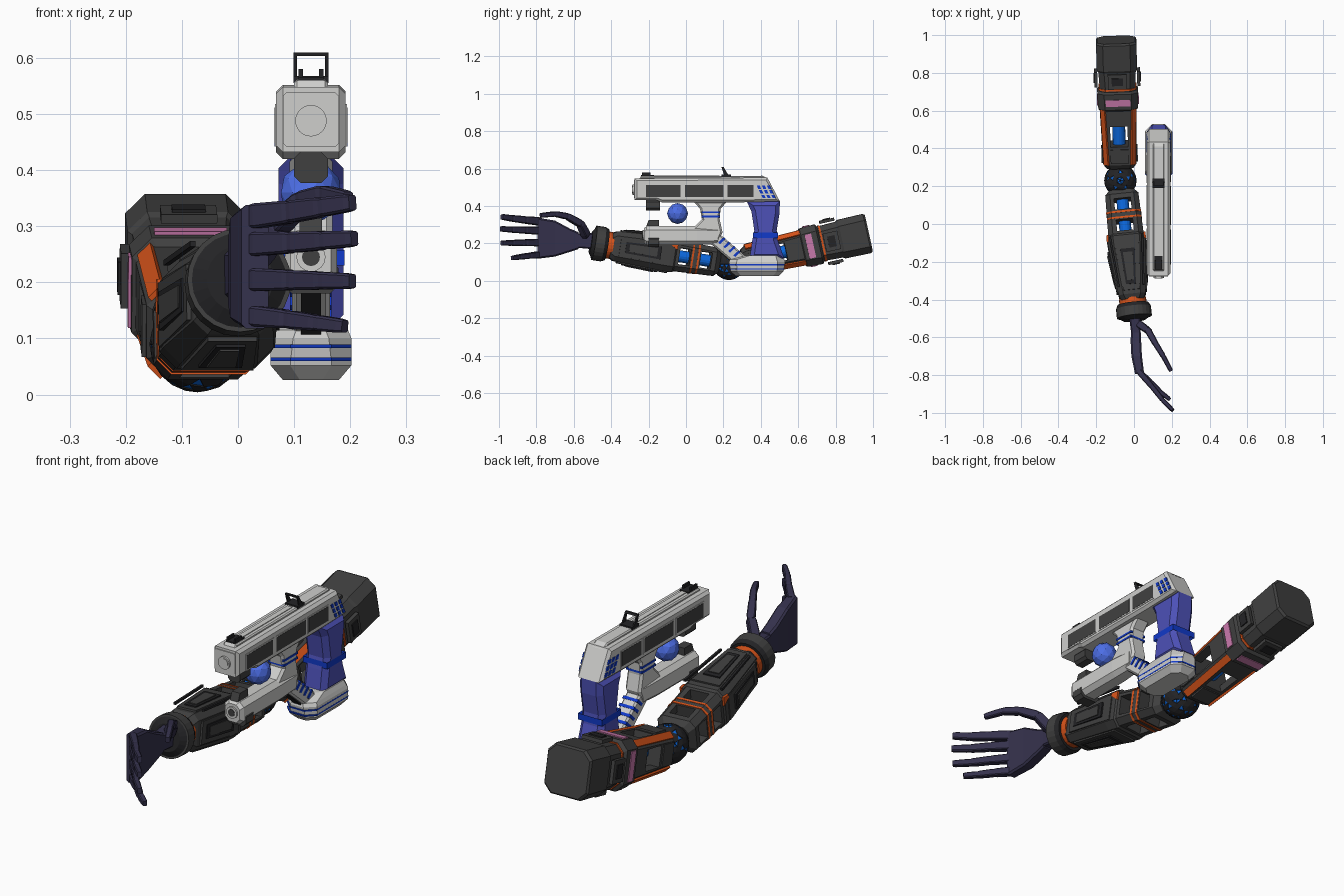
import bpy, bmesh, math
from mathutils import Matrix, Vector

if "Cube" in bpy.data.objects:
    bpy.data.objects.remove(bpy.data.objects["Cube"])

def material(name, r, g, b):
    m = bpy.data.materials.new(name)
    m.diffuse_color = [(c / 255) ** 2.2 for c in (r, g, b)] + [1]
    m.use_nodes = True
    m.node_tree.nodes["Principled BSDF"].inputs["Base Color"].default_value = m.diffuse_color
    return m

DARK = material("charcoal", 66, 66, 66)
BLACK = material("near_black", 40, 40, 42)
NAVY = material("navy_hand", 56, 53, 78)
ORANGE = material("orange", 214, 84, 32)
PINK = material("pink", 200, 120, 170)
BLUE = material("bright_blue", 20, 104, 222)
GREY = material("light_grey", 205, 205, 203)
INDIGO = material("indigo", 78, 82, 182)
ORB = material("orb_blue", 78, 110, 230)
DEEP = material("deep_blue", 24, 60, 200)
I = Matrix.Identity(4)

def finish(name, bm, mat, M=I):
    bmesh.ops.remove_doubles(bm, verts=bm.verts, dist=1e-5)
    bmesh.ops.recalc_face_normals(bm, faces=bm.faces)
    me = bpy.data.meshes.new(name)
    bm.to_mesh(me)
    bm.free()
    me.materials.append(mat)
    o = bpy.data.objects.new(name, me)
    o.matrix_world = M
    bpy.context.collection.objects.link(o)
    return o

def loft(name, stations, mat, M=I):
    """Chamfered rectangles along local Y: (y, half_w, half_h, chamfer, off_x, off_z)."""
    bm = bmesh.new()
    rings = []
    for st in stations:
        s, w, h, c, ox, oz = (tuple(st) + (0, 0, 0))[:6]
        pts = [(w, h - c), (w - c, h), (c - w, h), (-w, h - c), (-w, c - h), (c - w, -h), (w - c, -h), (w, c - h)]
        rings.append([bm.verts.new((x + ox, s, z + oz)) for x, z in pts])
    for a, b in zip(rings, rings[1:]):
        for i in range(8):
            bm.faces.new((a[i], a[i - 1], b[i - 1], b[i]))
    bm.faces.new(rings[0])
    bm.faces.new(rings[-1])
    return finish(name, bm, mat, M)

def box(name, x, y, z, mat, c=0, M=I):
    o = ((x[0] + x[1]) / 2, (z[0] + z[1]) / 2)
    w, h = (x[1] - x[0]) / 2, (z[1] - z[0]) / 2
    return loft(name, [(y[0], w, h, c, *o), (y[1], w, h, c, *o)], mat, M)

def plate(name, s0, s1, w, r, a, mat, M, t=.006, w1=None, r1=None):
    """Plate lying on a limb face; a is the angle around the limb."""
    R = M @ Matrix.Rotation(math.radians(a), 4, 'Y')
    return loft(name, [(s0, w, t, 0, 0, r), (s1, w1 or w, t, 0, 0, r1 or r)], mat, R)

def tube(name, s0, s1, r, mat, M, n=24, r2=None):
    bm = bmesh.new()
    bmesh.ops.create_cone(bm, cap_ends=True, segments=n, radius1=r, radius2=r2 or r, depth=s1 - s0,
                          matrix=Matrix.Translation((0, (s0 + s1) / 2, 0)) @ Matrix.Rotation(-math.pi / 2, 4, 'X'))
    return finish(name, bm, mat, M)

def prism(name, pts, x0, x1, mat, bevel=0):
    """Side profile of (y, z) points extruded across x."""
    bm = bmesh.new()
    f = bm.faces.new([bm.verts.new((x0, y, z)) for y, z in pts])
    ext = bmesh.ops.extrude_face_region(bm, geom=[f])['geom']
    bmesh.ops.translate(bm, vec=(x1 - x0, 0, 0), verts=[v for v in ext if isinstance(v, bmesh.types.BMVert)])
    if bevel:
        rim = [e for e in bm.edges if abs(e.verts[0].co.x - e.verts[1].co.x) < 1e-6]
        bmesh.ops.bevel(bm, geom=rim, offset=bevel, segments=1, affect='EDGES')
    return finish(name, bm, mat)

def frame(p, q):
    p, q = Vector(p), Vector(q)
    y = (q - p).normalized()
    x = y.cross(Vector((0, 0, 1))).normalized()
    z = x.cross(y)
    return Matrix.Translation(p) @ Matrix((x, y, z)).transposed().to_4x4(), (q - p).length

def cut_window(o, s0, s1, half, M):
    for w, h in ((.3, half), (half, .3)):
        c = box("cutter", (-w, w), (s0, s1), (-h, h), DARK, 0, M)
        c.hide_render = True
        m = o.modifiers.new("cut", 'BOOLEAN')
        m.operation, m.object, m.solver = 'DIFFERENCE', c, 'EXACT'
        dg = bpy.context.evaluated_depsgraph_get()
        me = bpy.data.meshes.new_from_object(o.evaluated_get(dg))
        o.modifiers.clear()
        o.data = me
        bpy.data.objects.remove(c)

# ---- elbow ball with small blue inlays
ELBOW = (-.072, .23, .09)
bm = bmesh.new()
bmesh.ops.create_icosphere(bm, subdivisions=3, radius=.086)
bm.faces.ensure_lookup_table()
inlay = [f for f in bm.faces if f.index % 5 == 0]
bmesh.ops.inset_individual(bm, faces=inlay, thickness=.003, depth=-.002)
for f in inlay:
    f.material_index = 1
ball = finish("elbow_ball", bm, BLACK, Matrix.Translation(ELBOW))
ball.data.materials.append(BLUE)

# ---- upper arm
U, L = frame(ELBOW, (-.095, .975, .255))
upper = loft("upper_arm_frame", [(.075, .07, .06, .02), (.10, .088, .078, .03), (.40, .098, .09, .03)], DARK, U)
cut_window(upper, .20, .31, .046, U)
tube("upper_arm_core", .15, .36, .034, BLUE, U, 16)
for sx in (1, -1):
    for sz in (1, -1):
        a = math.degrees(math.atan2(sx, sz))
        plate("upper_arm_orange_strip", .10, .41, .016, .099, a, ORANGE, U, .006, .016, .114)
loft("upper_arm_band", [(.395, .092, .09, .03), (.405, .105, .104, .035), (.49, .108, .108, .035), (.50, .095, .095, .03)], DARK, U)
for a in (0, 90, 180, 270):
    plate("pink_panel", .425, .46, .065, .106, a, PINK, U, .005)
    plate("upper_arm_panel", .11, .185, .048, .083 if a % 180 == 0 else .091, a, DARK, U, .005)
    plate("shoulder_guard", .52, .60, .05, .113, a, DARK, U, .008)
    plate("guard_ridge", .54, .58, .03, .122, a, BLACK, U, .004)
loft("upper_arm_sleeve", [(.49, .093, .093, .03), (.62, .1, .098, .03)], DARK, U)
loft("upper_arm_orange_ring", [(.505, .1, .098, .035), (.515, .1, .098, .035)], ORANGE, U)
loft("shoulder_block", [(.60, .097, .095, .03), (.615, .107, .105, .035), (L - .01, .107, .107, .035), (L, .1, .1, .035)], DARK, U)

# ---- forearm
WRIST = (0, -.47, .2)
F, L = frame(ELBOW, WRIST)
bay = loft("forearm_bay", [(.055, .065, .055, .02), (.08, .088, .076, .025), (.30, .094, .084, .025)], DARK, F)
for s0, s1 in ((.105, .165), (.22, .28)):
    cut_window(bay, s0, s1, .044, F)
tube("forearm_core", .09, .295, .032, BLUE, F, 16)
for s in (.172, .203):
    loft("forearm_orange_ring", [(s, .092, .082, .026), (s + .01, .093, .083, .026)], ORANGE, F)
loft("forearm_shell", [(.29, .088, .08, .025), (.305, .1, .092, .03), (.36, .099, .092, .03), (.62, .071, .08, .025), (.645, .06, .066, .025)], DARK, F)
for a in (0, 90, 180, 270):
    r0, r1, w0, w1 = (.093, .083, .065, .044) if a % 180 == 0 else (.098, .075, .058, .05)
    plate("forearm_panel", .33, .60, w0, r0, a, DARK, F, .006, w1, r1)
    plate("forearm_inner_panel", .38, .57, w0 * .6, r0 - .001, a, BLACK, F, .011, w1 * .6, r1 + .001)
    plate("forearm_panel_centre", .40, .55, w0 * .4, r0, a, DARK, F, .013, w1 * .4, r1 + .003)
for sx in (1, -1):
    loft("forearm_rail", [(.31, .005, .005, 0, sx * .086, .098), (.58, .005, .005, 0, sx * .066, .09)], BLACK, F)
    loft("forearm_orange_trim", [(.295, .005, .02, 0, sx * .098, .05), (.33, .005, .008, 0, sx * .1, .058)], ORANGE, F)
tube("wrist_orange_ring", .635, .672, .072, ORANGE, F)
tube("wrist_ring", .665, .685, .084, BLACK, F, 24, .093)
tube("wrist_ring_outer", .685, .735, .093, DARK, F)
tube("wrist_cap", .735, .752, .085, BLACK, F, 24, .06)

# ---- hand
loft("wrist_stub", [(-.585, .024, .038, .006, .01, .215), (-.47, .032, .045, .008, .003, .212)], NAVY)
loft("palm", [(-.795, .024, .11, .008, .03, .228), (-.70, .028, .096, .008, .014, .226),
              (-.62, .028, .062, .008, .01, .217), (-.575, .026, .045, .008, .01, .215)], NAVY)

def finger(name, pts, w, t):
    for i, (p, q) in enumerate(zip(pts, pts[1:])):
        M, n = frame(p, q)
        k = 1 - .12 * i
        loft(f"{name}_{i + 1}", [(-.006, t * k * .85, w * k * .9, .003), (.012, t * k, w * k, .004),
                                 (n - .01, t * k * .92, w * k * .92, .004), (n + .003, t * k * .75, w * k * .8, .003)], NAVY, M)

for name, z0, z1, reach, w in (("index_finger", .318, .342, 1, .022), ("middle_finger", .268, .278, 1.02, .021),
                               ("ring_finger", .205, .202, 1, .02), ("little_finger", .14, .122, .72, .018)):
    path = [(0, 0), (.065, -.075), (.12, -.145), (.172, -.198)]
    finger(name, [(.03 + x * (reach if reach > .9 else .92), -.785 + y * reach, z0 + (z1 - z0) * i / 3)
                  for i, (x, y) in enumerate(path)], w, .016)
finger("thumb", [(.035, -.535, .245), (.075, -.565, .305), (.115, -.635, .345), (.155, -.70, .358), (.195, -.775, .35)], .022, .02)

# ---- pistol slide
X = .13
prism("slide", [(-.275, .432), (-.275, .548), (.435, .552), (.502, .425), (.30, .42), (-.13, .42), (-.16, .432)], .068, .192, GREY, .012)
prism("slide_top_rib", [(-.25, .545), (-.24, .56), (.41, .562), (.44, .545)], .1, .16, GREY, .005)
box("top_groove", (.118, .142), (-.2, .18), (.558, .564), GREY)
box("muzzle_plate", (.08, .18), (-.279, -.27), (.442, .538), GREY, .006)
MZ = Matrix.Translation((X, 0, .488))
tube("muzzle_ring", -.287, -.27, .028, GREY, MZ)
tube("muzzle_bore", -.289, -.28, .021, GREY, MZ)
for side in (-1, 1):
    x = X + side * .062
    for y0, y1 in ((-.215, -.03), (-.005, .2), (.222, .36)):
        prism("slide_frame", [(y0 - .006, .442), (y0 - .006, .518), (y1 + .006, .518), (y1 + .006, .442)], x - .002, x + .002, GREY)
        prism("slide_window", [(y0, .448), (y0, .512), (y1, .512), (y1, .448)], x - .003, x + .003, DARK)
    for i in range(3):
        for j in range(3):
            y, z = .378 + i * .027 + .012 * (2 - j), .442 + j * .025
            prism("slide_slot", [(y + .008, z), (y, z + .018), (y + .016, z + .018), (y + .024, z)], x - .003, x + .003, DEEP)

# ---- sights
for x in (.099, .155):
    prism("rear_sight_post", [(.205, .56), (.19, .608), (.2, .61), (.23, .56)], x, x + .006, BLACK)
prism("rear_sight_bar", [(.191, .603), (.19, .61), (.2, .61), (.205, .603)], .099, .161, BLACK)
prism("rear_sight_foot", [(.19, .555), (.19, .568), (.24, .568), (.24, .555)], .099, .161, BLACK)
for x in (.108, .144):
    box("front_sight", (x, x + .008), (-.235, -.19), (.555, .58), BLACK)
box("front_sight_base", (.108, .152), (-.24, -.17), (.555, .566), BLACK)

# ---- lower body, column and strut
loft("barrel_block", [(-.225, .036, .04, .018, X, .242), (-.21, .046, .05, .02, X, .242), (.06, .046, .05, .02, X, .242), (.17, .04, .045, .018, X, .242)], GREY)
LB = Matrix.Translation((X, 0, .245))
tube("barrel_ring", -.232, -.2, .026, GREY, LB, 16)
tube("barrel_bore", -.234, -.23, .016, DARK, LB, 16)
loft("barrel_clamp", [(-.2, .049, .03, .015, X, .21), (-.145, .049, .03, .015, X, .21)], DARK)
prism("barrel_prong", [(-.215, .285), (-.2, .325), (-.145, .325), (-.145, .285)], .11, .15, DARK)
loft("muzzle_wedge", [(-.215, .03, .028, .012, X, .405), (-.14, .03, .028, .012, X, .405)], DARK)
prism("front_column", [(.04, .425), (.075, .385), (.085, .33), (.04, .285), (.05, .2), (.17, .2), (.195, .26), (.18, .33), (.185, .385), (.22, .425)], .092, .168, GREY, .01)
for z in (.34, .362):
    box("column_stripe", (.09, .17), (.082, .182), (z, z + .009), DEEP)
prism("front_strut", [(.12, .21), (.18, .25), (.32, .13), (.25, .1)], .096, .164, GREY, .008)
prism("strut_dark_face", [(.13, .2), (.14, .205), (.252, .1), (.24, .1)], .112, .148, BLACK)
for i in range(4):
    y, z = .172 + i * .027, .205 - i * .023
    prism("strut_stripe", [(y, z), (y + .03, z + .028), (y + .04, z + .02), (y + .01, z - .008)], .093, .167, DEEP)

# ---- energy orb
bm = bmesh.new()
bmesh.ops.create_icosphere(bm, subdivisions=2, radius=.056)
finish("energy_orb", bm, ORB, Matrix.Translation((X, -.045, .36)))

# ---- grip and base
prism("grip", [(.325, .425), (.35, .37), (.365, .27), (.355, .22), (.34, .12), (.525, .12), (.49, .22), (.485, .27), (.5, .36), (.502, .425)], .072, .188, INDIGO, .022)
box("grip_stripe", (.07, .19), (.358, .492), (.238, .25), DEEP, .02)
B = Matrix.Translation((X, .38, 0)) @ Matrix.Rotation(math.pi / 2, 4, 'X')
loft("grip_base", [(.026, .05, .115, .03), (.052, .072, .142, .035), (.1, .072, .15, .04), (.115, .066, .145, .04), (.135, .056, .1, .03, 0, -.03)], GREY, B)
for z in (.06, .083):
    loft("base_stripe", [(z, .0725, .148, .036, 0, .003), (z + .006, .0725, .149, .036, 0, .003)], DEEP, B)
